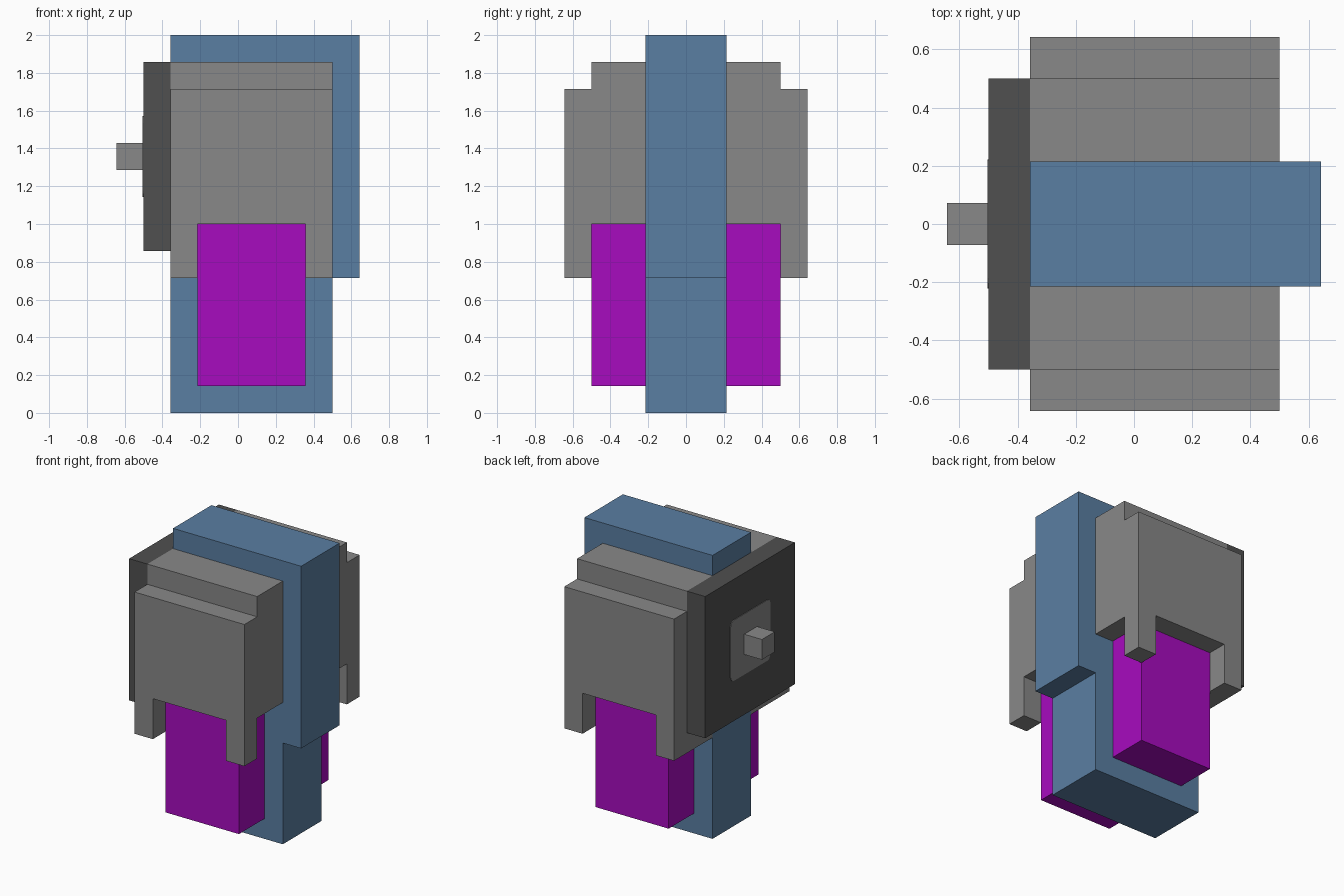
import bpy, bmesh
from mathutils import Vector

cube = bpy.data.objects.get("Cube")
if cube:
    bpy.data.objects.remove(cube, do_unlink=True)

U = 1 / 7  # block size: the model is 14 blocks tall


def material(name, rgb):
    m = bpy.data.materials.new(name)
    m.use_nodes = True
    m.diffuse_color = (*rgb, 1)
    m.node_tree.nodes["Principled BSDF"].inputs["Base Color"].default_value = (*rgb, 1)
    return m


GREY = material("mid grey", (0.246, 0.246, 0.246))
DARK = material("dark grey", (0.08, 0.08, 0.08))
BLUE = material("steel blue", (0.102, 0.209, 0.361))
PURPLE = material("purple", (0.386, 0.0035, 0.521))


def prism(name, profile, start, end, mat, axis="y", bevel=0):
    """Extrude a block-unit profile, (x, z) along y or (y, z) along x."""
    bm = bmesh.new()
    place = (lambda a, b: (a, start, b)) if axis == "y" else (lambda a, b: (start, a, b))
    face = bm.faces.new([bm.verts.new(Vector(place(a, b)) * U) for a, b in profile])
    if bevel:
        bmesh.ops.bevel(bm, geom=bm.verts[:], offset=bevel * U, segments=3,
                        affect="VERTICES", profile=0.5)
    geom = bmesh.ops.extrude_face_region(bm, geom=bm.faces[:])["geom"]
    step = (end - start) * U
    bmesh.ops.translate(bm, verts=[g for g in geom if isinstance(g, bmesh.types.BMVert)],
                        vec=(0, step, 0) if axis == "y" else (step, 0, 0))
    bmesh.ops.recalc_face_normals(bm, faces=bm.faces[:])
    mesh = bpy.data.meshes.new(name)
    bm.to_mesh(mesh)
    bm.free()
    mesh.materials.append(mat)
    obj = bpy.data.objects.new(name, mesh)
    bpy.context.collection.objects.link(obj)
    return obj


def rect(a0, a1, b0, b1):
    return [(a0, b0), (a1, b0), (a1, b1), (a0, b1)]


# Central spine with an overhanging upper part
prism("central_spine", [(-2.5, 0), (3.5, 0), (3.5, 5), (4.5, 5), (4.5, 14), (-2.5, 14)],
      -1.5, 1.5, BLUE)

# Matching side parts on both sides of the spine
inner = [(-2.5, 5), (-1.5, 5), (-1.5, 7), (3.5, 7), (3.5, 13), (-2.5, 13)]
outer = [(-2.5, 5), (-1.5, 5), (-1.5, 7), (2.5, 7), (2.5, 5), (3.5, 5),
         (3.5, 12), (-2.5, 12)]
for side, s in (("front", -1), ("back", 1)):
    prism(side + "_inner_shell", inner, 1.5 * s, 3.5 * s, GREY)
    prism(side + "_outer_shell", outer, 3.5 * s, 4.5 * s, GREY)
    prism(side + "_lower_block", rect(-1.5, 2.5, 1, 7), 1.5 * s, 3.5 * s, PURPLE)

# End panel with a thin rounded plate and a knob
prism("end_panel", rect(-3.5, 3.5, 6, 13), -3.5, -2.5, DARK, "x")
prism("knob_plate", rect(-1.55, 1.55, 8, 11), -3.53, -3.5, GREY, "x", bevel=0.25)
prism("knob", rect(-0.5, 0.5, 9, 10), -4.5, -3.5, GREY, "x")
